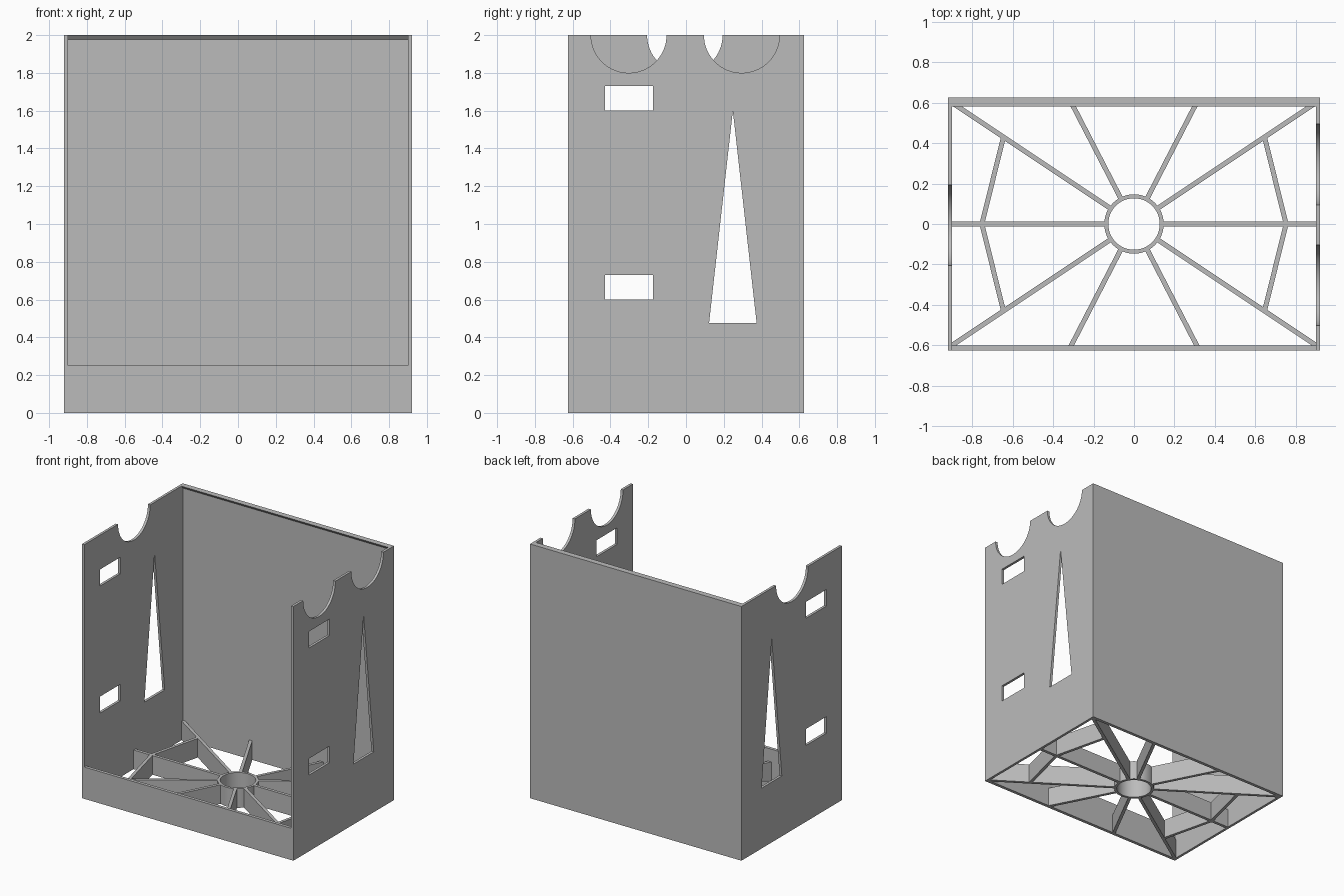
import bpy, bmesh
from math import cos, sin, pi
from mathutils import Vector

cube = bpy.data.objects.get("Cube")
if cube:
    bpy.data.objects.remove(cube, do_unlink=True)

grey = bpy.data.materials.new("plain_grey")
grey.use_nodes = True
grey.diffuse_color = (0.5, 0.5, 0.5, 1)
grey.node_tree.nodes["Principled BSDF"].inputs["Base Color"].default_value = (0.5, 0.5, 0.5, 1)

W, D, H = 0.92, 0.625, 2.0      # half width, half depth, height
T = 0.02                        # side wall thickness
RIB_H, RIB_T = 0.15, 0.024      # floor rib height and thickness


def prism(name, loops, axis, lo, hi):
    """Fill an outline (first loop) with holes (other loops), extrude along x or z."""
    bm = bmesh.new()
    for loop in loops:
        vs = [bm.verts.new((a, b, 0)) for a, b in loop]
        for i, v in enumerate(vs):
            bm.edges.new((v, vs[(i + 1) % len(vs)]))
    bmesh.ops.triangle_fill(bm, use_beauty=True, use_dissolve=False,
                            edges=bm.edges[:], normal=(0, 0, 1))
    ext = bmesh.ops.extrude_face_region(bm, geom=bm.faces[:])
    top = [g for g in ext["geom"] if isinstance(g, bmesh.types.BMVert)]
    bmesh.ops.translate(bm, vec=(0, 0, hi - lo), verts=top)
    for v in bm.verts:
        a, b, c = v.co
        v.co = (c + lo, a, b) if axis == "x" else (a, b, c + lo)
    bmesh.ops.recalc_face_normals(bm, faces=bm.faces[:])
    mesh = bpy.data.meshes.new(name)
    bm.to_mesh(mesh)
    bm.free()
    mesh.materials.append(grey)
    obj = bpy.data.objects.new(name, mesh)
    bpy.context.collection.objects.link(obj)
    return obj


def arc(cx, cy, r, start, end, n):
    return [(cx + r * cos(start + (end - start) * i / n),
             cy + r * sin(start + (end - start) * i / n)) for i in range(n + 1)]


def rect(a0, b0, a1, b1):
    return [(a0, b0), (a1, b0), (a1, b1), (a0, b1)]


def smooth(obj):
    bpy.ops.object.select_all(action="DESELECT")
    obj.select_set(True)
    bpy.context.view_layer.objects.active = obj
    bpy.ops.object.shade_smooth_by_angle()


def side_wall(name, lo, notches):
    # Notched top edge, two slots and a tall triangular window
    outline = [(-D, H), (-D, 0), (D, 0), (D, H)]
    for centre in sorted(notches, reverse=True):
        outline += arc(centre, H, 0.2, 0, -pi, 32)
    slots = [rect(-0.43, z, -0.175, z + 0.13) for z in (0.6, 1.6)]
    triangle = [(0.122, 0.475), (0.374, 0.475), (0.248, 1.6)]
    smooth(prism(name, [outline, *slots, triangle], "x", lo, lo + T))


def rib(name, start, end):
    p, q = Vector(start), Vector(end)
    d = (q - p).normalized()
    n = Vector((-d.y, d.x)) * RIB_T / 2
    prism(name, [[tuple(v) for v in (p + n, p - n, q - n, q + n)]], "z", 0, RIB_H)


# Walls
side_wall("left_wall", W - T, (-0.303, 0.295))
side_wall("right_wall", -W, (-0.006,))
prism("front_sill", [rect(-D, 0, -0.6, 0.25)], "x", T - W, W - T)
back = [(0.6, 0), (D, 0), (D, H), (0.58, H), (0.6, 1.977)]
prism("back_wall", [back], "x", T - W, W - T)

# Floor hub
smooth(prism("floor_hub", [arc(0, 0, r, 0, 2 * pi, 64)[:-1] for r in (0.147, 0.127)],
             "z", 0, RIB_H))

# Floor ribs, mirrored to all sides
for sx, x_name in ((1, "left"), (-1, "right")):
    rib(f"{x_name}_cross_rib", (sx * 0.14, 0), (sx * 0.91, 0))
    for sy, y_name in ((1, "back"), (-1, "front")):
        tag = f"{y_name}_{x_name}"
        for kind, x, y in (("corner_rib", 0.905, 0.603), ("steep_rib", 0.313, 0.606)):
            end = Vector((sx * x, sy * y))
            rib(f"{tag}_{kind}", end.normalized() * 0.14, end)
        rib(f"{tag}_brace", (sx * 0.645, sy * 0.433), (sx * 0.752, 0))
